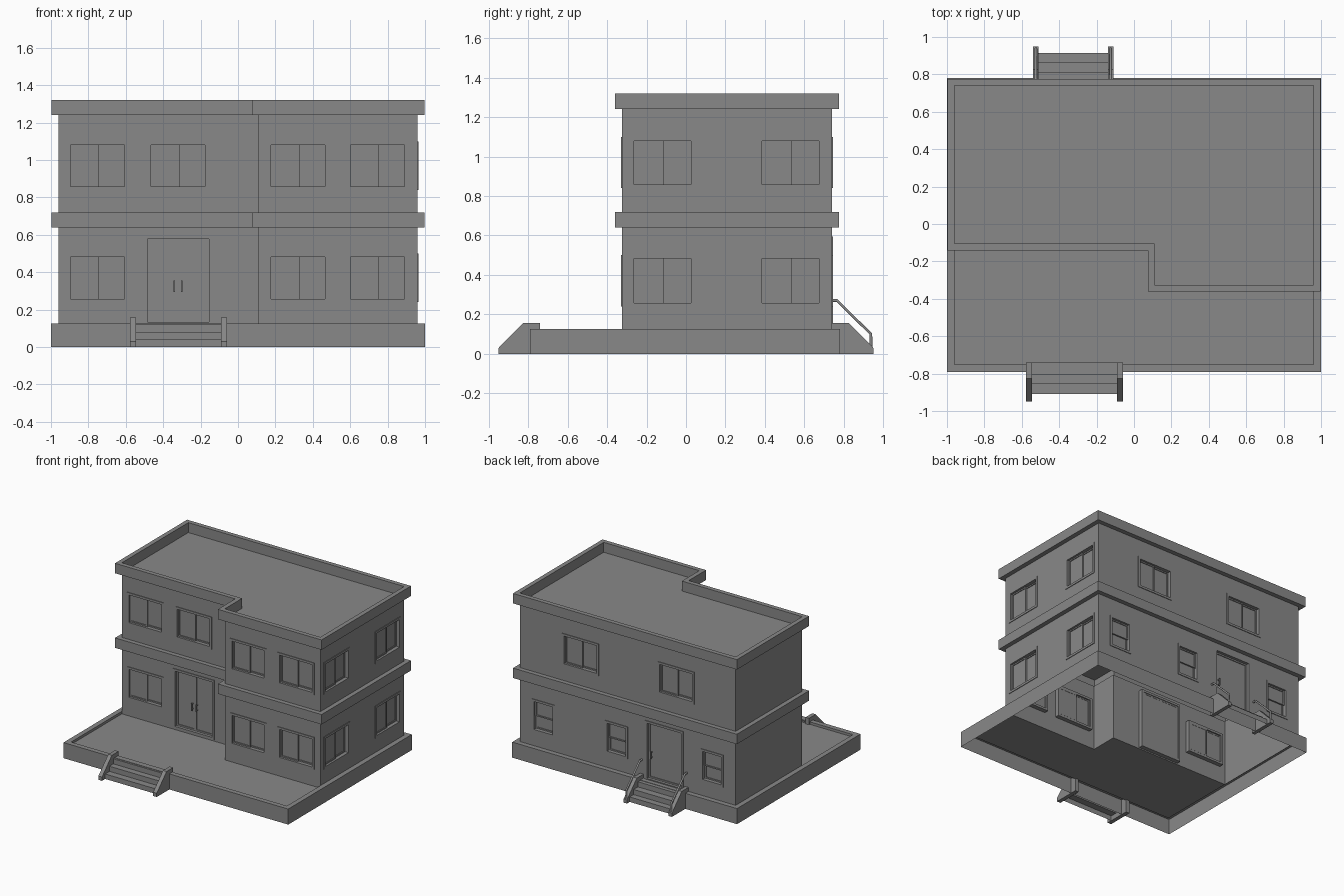
import bpy, bmesh
from mathutils import Matrix, Vector

cube = bpy.data.objects.get("Cube")
if cube:
    bpy.data.objects.remove(cube, do_unlink=True)

GREY = (0.25, 0.25, 0.25, 1)
mat = bpy.data.materials.new("plain grey")
mat.use_nodes = True
mat.diffuse_color = GREY
bsdf = mat.node_tree.nodes["Principled BSDF"]
bsdf.inputs["Base Color"].default_value = GREY
bsdf.inputs["Roughness"].default_value = 0.9


def finish(name, bm):
    mesh = bpy.data.meshes.new(name)
    bm.to_mesh(mesh)
    bm.free()
    mesh.materials.append(mat)
    obj = bpy.data.objects.new(name, mesh)
    bpy.context.collection.objects.link(obj)
    return obj


def face(bm, pts):
    return bm.faces.new([bm.verts.new(p) for p in pts])


def outset(outline, d):
    """Push a right-angled anticlockwise outline outwards by d."""
    out = []
    for i, p in enumerate(outline):
        a = Vector(p) - Vector(outline[i - 1])
        b = Vector(outline[(i + 1) % len(outline)]) - Vector(p)
        a.normalize()
        b.normalize()
        out.append((p[0] + d * (a.y + b.y), p[1] - d * (a.x + b.x)))
    return out


def loft(bm, outline, profile):
    """Sweep (outset, height) steps around an outline."""
    rings = [[bm.verts.new((x, y, z)) for x, y in outset(outline, d)] for d, z in profile]
    n = len(outline)
    for lo, hi in zip(rings, rings[1:]):
        for i in range(n):
            j = (i + 1) % n
            bm.faces.new((lo[i], lo[j], hi[j], hi[i]))


def bar(bm, frame, u0, u1, v0, v1, w0, w1):
    """Box in a wall frame: u along the wall, v up, w outwards."""
    mid = Matrix.Translation(((u0 + u1) / 2, (v0 + v1) / 2, (w0 + w1) / 2))
    size = Matrix.Diagonal((u1 - u0, v1 - v0, w1 - w0, 1))
    bmesh.ops.create_cube(bm, size=1, matrix=frame @ mid @ size)


def ring(bm, frame, u0, u1, v0, v1, t, w0, w1):
    bar(bm, frame, u0, u0 + t, v0, v1, w0, w1)
    bar(bm, frame, u1 - t, u1, v0, v1, w0, w1)
    bar(bm, frame, u0 + t, u1 - t, v0, v0 + t, w0, w1)
    bar(bm, frame, u0 + t, u1 - t, v1 - t, v1, w0, w1)


def leaf(bm, frame, u0, u1, v0, v1, w, t=0.01):
    """Framed pane or door leaf."""
    ring(bm, frame, u0, u1, v0, v1, t, w - 0.008, w + 0.004)
    bar(bm, frame, u0 + t, u1 - t, v0 + t, v1 - t, w - 0.006, w - 0.002)


TRIM = 0.018
FLOOR, TOP = 0.105, 0.125
STOREYS = ((FLOOR, 0.64), (0.72, 1.24))


def opening(name, frame, kind, u, v0, v1, width):
    bm = bmesh.new()
    u0, u1 = u - width / 2, u + width / 2
    ring(bm, frame, u0, u1, v0, v1, TRIM, -0.035, 0.005)
    a, b, c, d = u0 + TRIM, u1 - TRIM, v0 + TRIM, v1 - TRIM
    m, h = (a + b) / 2, (c + d) / 2
    if kind == "slider":
        leaf(bm, frame, a, m + 0.008, c, d, -0.016)
        leaf(bm, frame, m - 0.008, b, c, d, -0.028)
    elif kind == "sash":
        leaf(bm, frame, a, b, h - 0.008, d, -0.016)
        leaf(bm, frame, a, b, c, h + 0.008, -0.028)
    else:
        leaves = [(a, m), (m, b)] if kind == "double door" else [(a, b)]
        grips = [m - 0.02, m + 0.02] if kind == "double door" else [a + 0.03]
        for l0, l1 in leaves:
            leaf(bm, frame, l0, l1, c, d, -0.022, 0.012)
        for g in grips:
            bar(bm, frame, g - 0.004, g + 0.004, 0.295, 0.355, -0.006, 0.002)
            for z in (0.302, 0.342):
                bar(bm, frame, g - 0.003, g + 0.003, z, z + 0.006, -0.022, -0.006)
    finish(name, bm)


# House outline, anticlockwise from the front corner of the recessed wing
HOUSE = [(-0.96, -0.105), (0.11, -0.105), (0.11, -0.325),
         (0.96, -0.325), (0.96, 0.74), (-0.96, 0.74)]
LOW, HIGH = (0.24, 0.50), (0.84, 1.098)
DOOR = (0.115, 0.595)

# Openings per wall: kind, world position along the wall, heights, width
OPENINGS = {
    0: [("slider", -0.75, LOW, 0.325), ("double door", -0.32, DOOR, 0.365),
        ("slider", -0.75, HIGH, 0.325), ("slider", -0.32, HIGH, 0.325)],
    2: [("slider", x, z, 0.325) for x in (0.32, 0.745) for z in (LOW, HIGH)],
    3: [("slider", y, z, 0.325) for y in (-0.12, 0.53) for z in (LOW, HIGH)],
    4: [("sash", x, LOW, 0.2) for x in (0.75, 0.10, -0.75)]
       + [("slider", x, HIGH, 0.325) for x in (0.42, -0.43)]
       + [("door", -0.325, DOOR, 0.34)],
}

# Walls, each a sheet with its openings left out
walls = bmesh.new()
for i, start in enumerate(HOUSE):
    p, q = Vector(start), Vector(HOUSE[(i + 1) % len(HOUSE)])
    along = (q - p).normalized()
    frame = Matrix(((along.x, 0, along.y, p.x), (along.y, 0, -along.x, p.y),
                    (0, 1, 0, 0), (0, 0, 0, 1)))
    holes = []
    for n, (kind, pos, (v0, v1), width) in enumerate(OPENINGS.get(i, [])):
        u = (pos - p.x) * along.x if abs(along.x) > 0.5 else (pos - p.y) * along.y
        opening(f"{kind.replace(' ', '_')}_{i}_{n}", frame, kind, u, v0, v1, width)
        r = width / 2 - 0.006
        holes.append((u - r, u + r, v0 + 0.006, v1 - 0.006))
    for z0, z1 in STOREYS:
        here = [h for h in holes if z0 < h[2] < z1]
        us = sorted({0, (q - p).length, *[x for h in here for x in h[:2]]})
        vs = sorted({z0, z1, *[z for h in here for z in h[2:]]})
        for a, b in zip(us, us[1:]):
            for c, d in zip(vs, vs[1:]):
                m, k = (a + b) / 2, (c + d) / 2
                if not any(h[0] < m < h[1] and h[2] < k < h[3] for h in here):
                    face(walls, [frame @ Vector((x, z, 0))
                                 for x, z in ((a, c), (b, c), (b, d), (a, d))])
bmesh.ops.remove_doubles(walls, verts=walls.verts, dist=0.0001)
finish("walls", walls)

# Cornice bands, upper floor and roof
EAVE = 0.036
bm = bmesh.new()
loft(bm, HOUSE, [(0, 0.64), (EAVE, 0.64), (EAVE, 0.72), (0, 0.72)])
face(bm, [(x, y, 0.72) for x, y in HOUSE])
finish("middle_cornice", bm)
bm = bmesh.new()
loft(bm, HOUSE, [(0, 1.24), (EAVE, 1.24), (EAVE, 1.32), (0, 1.32), (0, 1.24)])
face(bm, [(x, y, 1.24) for x, y in HOUSE])
finish("roof_parapet", bm)

# Plinth rim and the terrace floor in front of the house
PLOT = [(-0.96, -0.75), (0.96, -0.75), (0.96, 0.74), (-0.96, 0.74)]
bm = bmesh.new()
loft(bm, PLOT, [(0.04, 0), (0.04, TOP), (0, TOP), (0, FLOOR)])
finish("plinth", bm)
bm = bmesh.new()
face(bm, [(x, y, FLOOR) for x, y in PLOT[:2] + HOUSE[3::-1]])
finish("terrace_floor", bm)


def prism(name, profile, x0, x1):
    """Closed (y, z) profile extruded across x."""
    bm = bmesh.new()
    f = face(bm, [(x0, y, z) for y, z in profile])
    ext = bmesh.ops.extrude_face_region(bm, geom=[f])
    moved = [v for v in ext["geom"] if isinstance(v, bmesh.types.BMVert)]
    bmesh.ops.translate(bm, verts=moved, vec=(x1 - x0, 0, 0))
    bmesh.ops.recalc_face_normals(bm, faces=bm.faces)
    return finish(name, bm)


def stairs(name, side, x0, x1, thick, start, edges):
    """Open-bottomed flight with a sloping cheek wall on each side."""
    bm = bmesh.new()
    path, z = [(start, 0.122)], 0.122
    for e in edges:
        path.append((e, z))
        z = max(z - 0.041, 0)
        path.append((e, z))
    for (ya, za), (yb, zb) in zip(path, path[1:]):
        quad = [(x0, ya, za), (x1, ya, za), (x1, yb, zb), (x0, yb, zb)]
        f = face(bm, [(x, side * y, z) for x, y, z in quad])
        f.normal_update()
        if f.normal.z + f.normal.y * side < 0:
            f.normal_flip()
    finish(name + "_steps", bm)
    cheek = [(0.74, 0), (0.74, 0.157), (0.825, 0.157), (0.95, 0.03), (0.95, 0)]
    for tag, a in (("right", x0 - thick), ("left", x1)):
        prism(f"{name}_{tag}_cheek", [(side * y, z) for y, z in cheek], a, a + thick)


stairs("front", -1, -0.545, -0.09, 0.032, 0.74, (0.805, 0.855, 0.91))
stairs("back", 1, -0.51, -0.14, 0.03, 0.74, (0.81, 0.865, 0.915))

# Handrails on the back stairs
for tag, x in (("right", -0.525), ("left", -0.125)):
    curve = bpy.data.curves.new(f"{tag}_handrail", "CURVE")
    curve.dimensions = "3D"
    curve.bevel_depth = 0.008
    curve.bevel_resolution = 1
    curve.use_fill_caps = True
    spline = curve.splines.new("POLY")
    pts = [(0.74, 0.27), (0.765, 0.27), (0.938, 0.1), (0.938, 0.035)]
    spline.points.add(len(pts) - 1)
    for point, (y, z) in zip(spline.points, pts):
        point.co = (x, y, z, 1)
    curve.materials.append(mat)
    rail = bpy.data.objects.new(f"{tag}_handrail", curve)
    bpy.context.collection.objects.link(rail)
